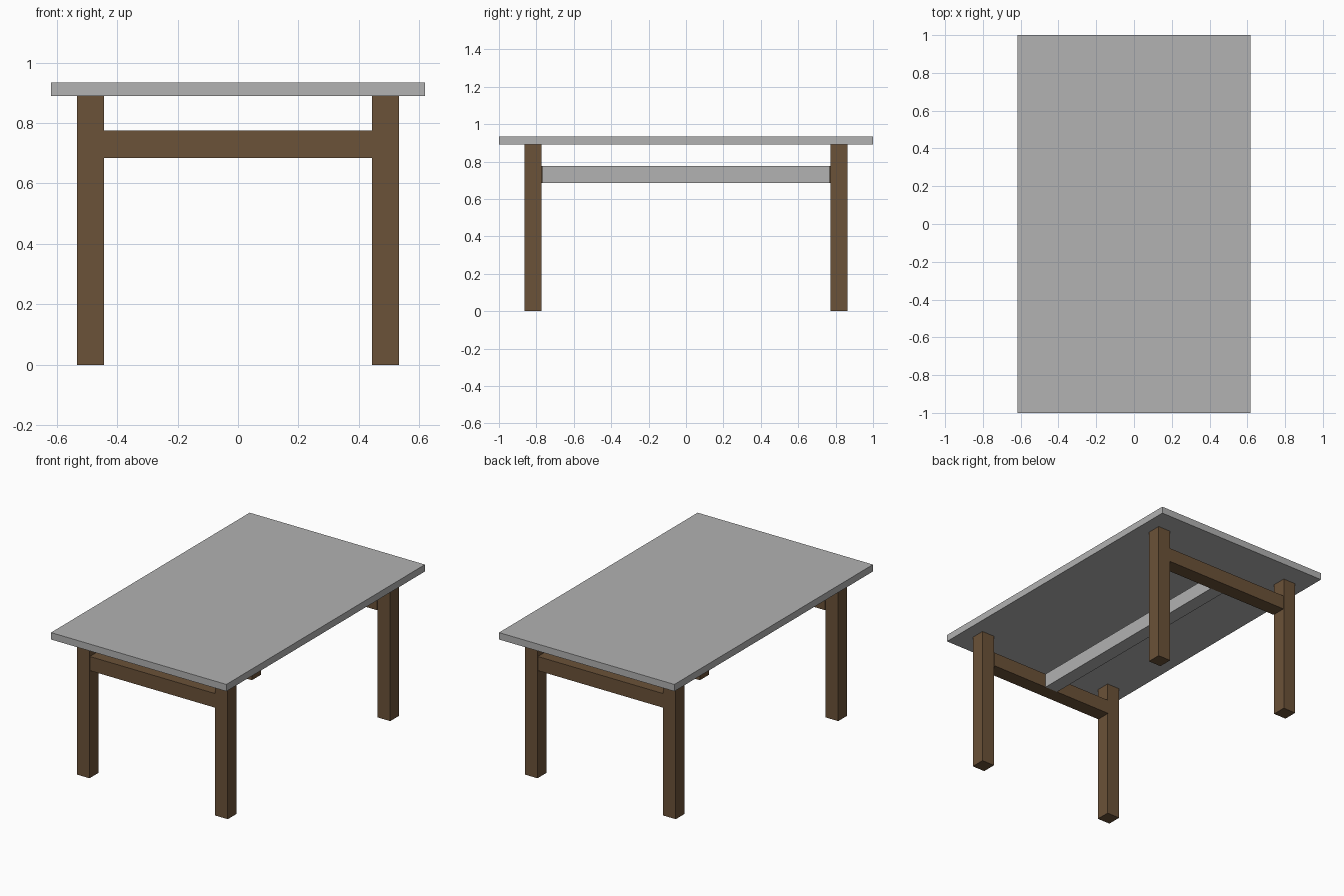
import bpy

default_cube = bpy.data.objects.get("Cube")
if default_cube:
    bpy.data.objects.remove(default_cube, do_unlink=True)


def make_material(name, colour):
    mat = bpy.data.materials.new(name)
    mat.use_nodes = True
    mat.diffuse_color = colour
    mat.node_tree.nodes["Principled BSDF"].inputs["Base Color"].default_value = colour
    return mat


def make_box(name, low, high, mat):
    """Box spanning two opposite corners."""
    centre = [(a + b) / 2 for a, b in zip(low, high)]
    bpy.ops.mesh.primitive_cube_add(size=1, location=centre)
    box = bpy.context.object
    box.name = name
    box.scale = [b - a for a, b in zip(low, high)]
    bpy.ops.object.transform_apply(location=False, rotation=False, scale=True)
    box.data.materials.append(mat)
    return box


wood = make_material("brown_wood", (0.147, 0.084, 0.040, 1))
grey = make_material("plain_grey", (0.445, 0.445, 0.445, 1))

TOP_X, TOP_Z, HEIGHT = 0.618, 0.89, 0.934
LEG_IN_X, LEG_OUT_X = 0.443, 0.532
LEG_IN_Y, LEG_OUT_Y = 0.773, 0.863
RAIL_LOW, RAIL_HIGH = 0.685, 0.775
RAIL_IN_Y = 0.768

# Table top
make_box("table_top", (-TOP_X, -1, TOP_Z), (TOP_X, 1, HEIGHT), grey)

# Legs and the cross rail at each end
for end, sy in (("front", -1), ("back", 1)):
    for side, sx in (("left", 1), ("right", -1)):
        xs = sorted((sx * LEG_IN_X, sx * LEG_OUT_X))
        ys = sorted((sy * LEG_IN_Y, sy * LEG_OUT_Y))
        make_box(f"{end}_{side}_leg", (xs[0], ys[0], 0), (xs[1], ys[1], TOP_Z), wood)
    ys = sorted((sy * RAIL_IN_Y, sy * (LEG_OUT_Y - 0.003)))
    make_box(f"{end}_cross_rail", (-LEG_IN_X, ys[0], RAIL_LOW),
             (LEG_IN_X, ys[1], RAIL_HIGH), wood)

# Long stretcher joining the two rails
make_box("long_stretcher", (-0.045, -RAIL_IN_Y, RAIL_LOW),
         (0.045, RAIL_IN_Y, RAIL_HIGH), grey)
